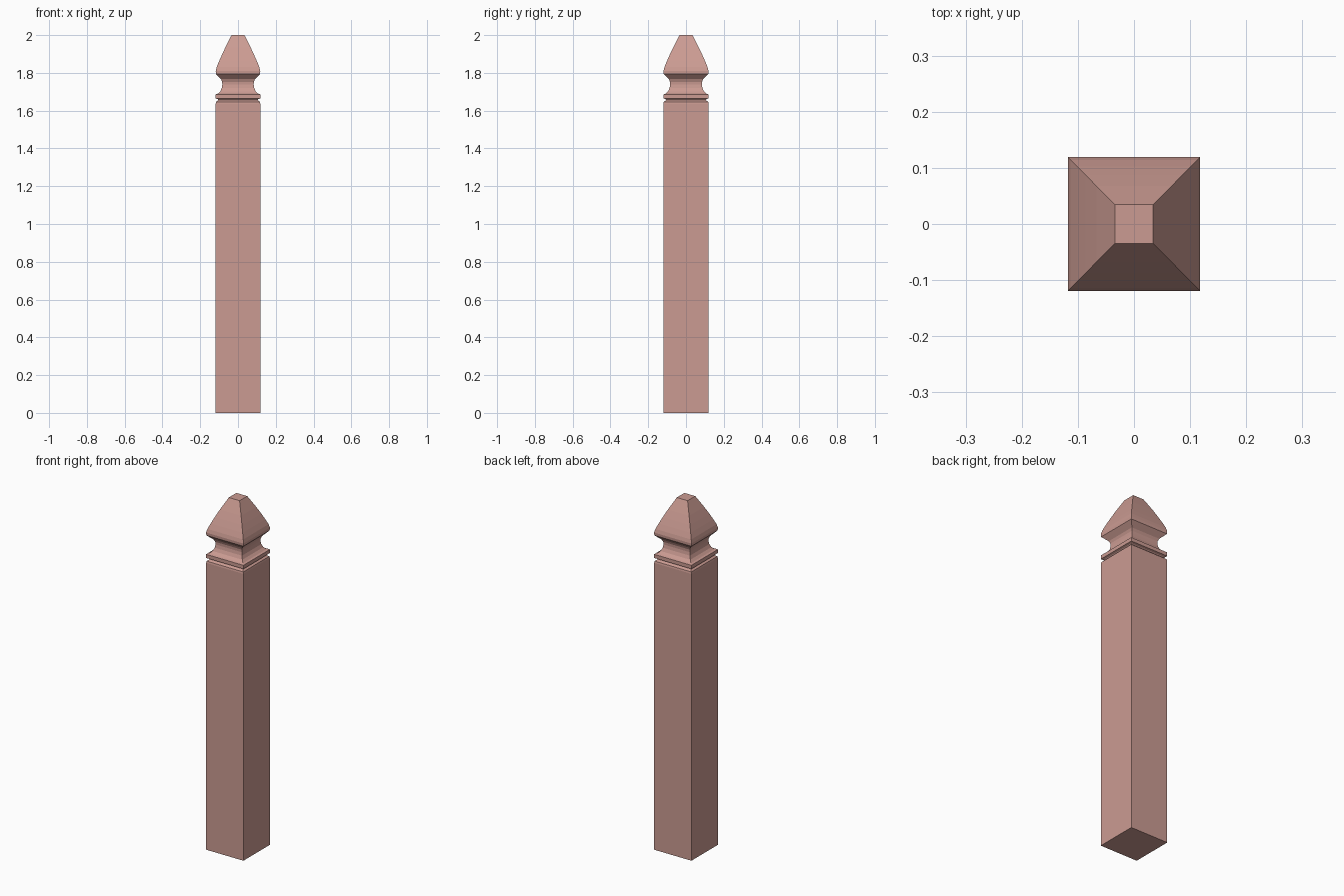
import bpy, bmesh

if "Cube" in bpy.data.objects:
    bpy.data.objects.remove(bpy.data.objects["Cube"])

wood = bpy.data.materials.new("post_wood")
wood.diffuse_color = (0.60, 0.33, 0.29, 1)
wood.use_nodes = True
wood.node_tree.nodes["Principled BSDF"].inputs["Base Color"].default_value = wood.diffuse_color

Y_RATIO = 1.012  # the post is very slightly deeper than wide


def square_loft(name, profile):
    """Stack square sections given as (half width, height) and skin them."""
    bm = bmesh.new()
    rings = []
    for r, z in profile:
        rings.append([bm.verts.new((sx * r, sy * r * Y_RATIO, z))
                      for sx, sy in ((-1, -1), (1, -1), (1, 1), (-1, 1))])
    for a, b in zip(rings, rings[1:]):
        for i in range(4):
            j = (i + 1) % 4
            bm.faces.new((a[i], a[j], b[j], b[i]))
    bm.faces.new(rings[0][::-1])
    bm.faces.new(rings[-1])
    bmesh.ops.recalc_face_normals(bm, faces=bm.faces)
    mesh = bpy.data.meshes.new(name)
    bm.to_mesh(mesh)
    bm.free()
    mesh.materials.append(wood)
    obj = bpy.data.objects.new(name, mesh)
    bpy.context.collection.objects.link(obj)
    return obj


# Straight shaft, chamfered in to the thin groove
square_loft("shaft", [(0.118, 0), (0.118, 1.637), (0.116, 1.647),
                      (0.107, 1.653), (0.104, 1.657)])

# Collar band, concave neck and tapered cap with a flat tip
square_loft("finial", [
    (0.104, 1.657), (0.107, 1.661), (0.118, 1.665), (0.118, 1.686),
    (0.106, 1.690), (0.094, 1.702), (0.086, 1.720), (0.083, 1.738),
    (0.084, 1.753), (0.090, 1.767), (0.117, 1.794),
    (0.118, 1.810), (0.113, 1.830), (0.101, 1.860), (0.086, 1.894),
    (0.067, 1.935), (0.034, 2.0)])
